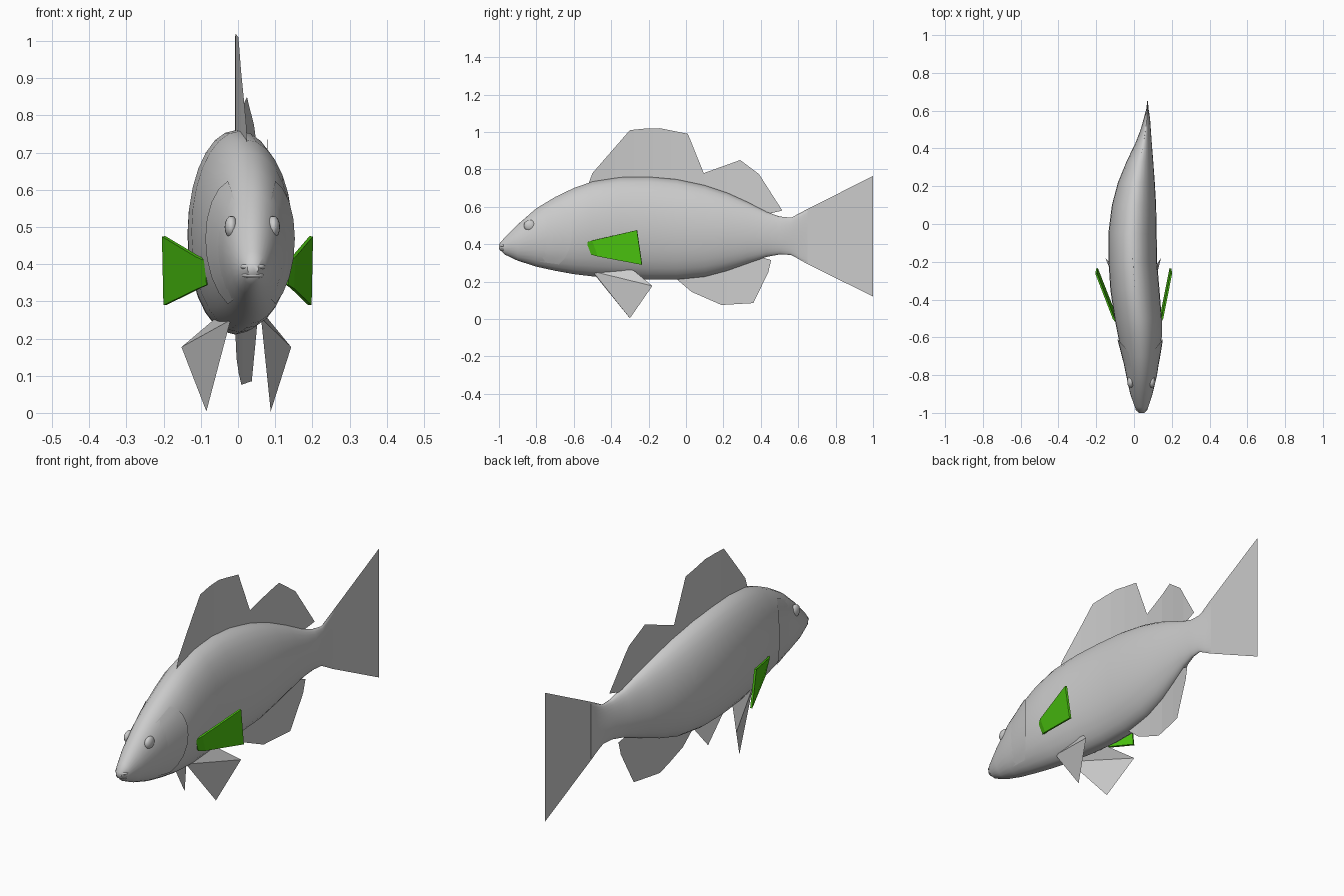
import bpy, bmesh, math

if "Cube" in bpy.data.objects:
    bpy.data.objects.remove(bpy.data.objects["Cube"])

# Body stations: y, top z, bottom z, left x, right x (spine bends sideways)
ST = [(-1.0, .40, .375, .025, .055), (-.97, .435, .345, .005, .075), (-.9, .505, .312, -.02, .098),
      (-.8, .592, .28, -.042, .122), (-.7, .652, .258, -.062, .137), (-.6, .70, .24, -.083, .147),
      (-.5, .735, .228, -.103, .147), (-.35, .758, .217, -.125, .135), (-.2, .76, .211, -.135, .122),
      (-.05, .747, .211, -.136, .12), (.1, .715, .226, -.117, .117), (.22, .675, .258, -.085, .11),
      (.33, .625, .297, -.04, .102), (.43, .573, .332, .008, .094), (.5, .548, .345, .035, .089),
      (.56, .542, .343, .052, .085), (.61, .56, .318, .065, .077), (.65, .58, .30, .07, .074),
      (1.0, .6, .3, .08, .08)]


def station(y):
    """Interpolated top, bottom, left, right at a given y."""
    for a, b in zip(ST, ST[1:]):
        if y <= b[0]:
            t = max(0, (y - a[0]) / (b[0] - a[0]))
            return [p + (q - p) * t for p, q in zip(a[1:], b[1:])]
    return ST[-1][1:]


def spine(y):
    s = station(y)
    return (s[2] + s[3]) / 2


def skin(y, ang, out=0.0):
    """Point on the body surface."""
    top, bot, l, r = station(y)
    return ((l + r) / 2 + ((r - l) / 2 + out) * math.cos(ang), y,
            (top + bot) / 2 + (top - bot) / 2 * math.sin(ang))


def make(name, verts, faces, smooth=False, mat=None):
    me = bpy.data.meshes.new(name)
    me.from_pydata(verts, [], faces)
    ob = bpy.data.objects.new(name, me)
    bpy.context.collection.objects.link(ob)
    bm = bmesh.new()
    bm.from_mesh(me)
    bmesh.ops.recalc_face_normals(bm, faces=bm.faces)
    bm.to_mesh(me)
    bm.free()
    if mat:
        me.materials.append(mat)
    if smooth:
        bpy.ops.object.select_all(action='DESELECT')
        ob.select_set(True)
        bpy.context.view_layer.objects.active = ob
        bpy.ops.object.shade_smooth_by_angle(angle=math.radians(50))
    return ob


def spine_fin(name, outline):
    """Flat fin from a (y, z) outline, sliced and bent along the spine."""
    ob = make(name, [(0, y, z) for y, z in outline], [list(range(len(outline)))])
    bm = bmesh.new()
    bm.from_mesh(ob.data)
    for i in range(-6, 10):
        bmesh.ops.bisect_plane(bm, geom=bm.verts[:] + bm.edges[:] + bm.faces[:],
                               plane_co=(0, i / 10 + .02, 0), plane_no=(0, 1, 0))
    for v in bm.verts:
        v.co.x = spine(v.co.y)
    bm.to_mesh(ob.data)
    bm.free()


# Body
N = 28
rows = [s[0] for s in ST[:-1]]
verts = [skin(y, 2 * math.pi * k / N) for y in rows for k in range(N)]
faces = [(i * N + k, i * N + (k + 1) % N, (i + 1) * N + (k + 1) % N, (i + 1) * N + k)
         for i in range(len(rows) - 1) for k in range(N)]
faces += [list(range(N)), list(range((len(rows) - 1) * N, len(rows) * N))]
make("body", verts, faces, True)

# Fins on the centre line
spine_fin("front_dorsal_fin", [(-.53, .70), (-.50, .78), (-.30, 1.01), (-.22, 1.018), (-.14, 1.02),
                               (.01, .99), (.095, .78), (.095, .69), (-.2, .73)])
spine_fin("rear_dorsal_fin", [(.095, .69), (.095, .78), (.29, .85), (.39, .775), (.515, .58),
                              (.43, .56), (.3, .61)])
spine_fin("anal_fin", [(-.07, .23), (.03, .145), (.19, .075), (.36, .085), (.44, .25), (.455, .315),
                       (.39, .335), (.2, .28)])
spine_fin("tail_fin", [(.55, .535), (.64, .583), (1, .765), (1, .12), (.64, .299), (.55, .35)])

# Paired pelvic fins
for side, pts in (("left", [(-.02, -.5, .25), (-.085, -.3, .004), (-.152, -.18, .177),
                            (-.06, -.28, .255), (-.04, -.42, .27)]),
                  ("right", [(.062, -.5, .255), (.088, -.3, .004), (.143, -.18, .177),
                             (.075, -.28, .26), (.07, -.42, .275)])):
    make(side + "_pelvic_fin", pts, [(0, 1, 2), (0, 2, 3, 4)])

# Paired green pectoral fins, thin slabs with a short root
green = bpy.data.materials.new("green")
green.diffuse_color = (.07, .55, .005, 1)
green.use_nodes = True
green.node_tree.nodes["Principled BSDF"].inputs["Base Color"].default_value = green.diffuse_color
for side, xs in (("left", (-.085, -.108, -.2)), ("right", (.135, .15, .197))):
    s = -1 if side == "left" else 1
    edge = [(xs[0], -.53, .41, -.505, .345), (xs[1], -.5, .42, -.47, .335),
            (xs[2], -.262, .475, -.235, .29)]
    v = []
    for x, y1, z1, y2, z2 in edge:
        v += [(x, y1, z1), (x - s * .004, y2, z2)]
    fin = make(side + "_pectoral_fin", v, [(0, 1, 3, 2), (2, 3, 5, 4)], mat=green)
    m = fin.modifiers.new("thickness", 'SOLIDIFY')
    m.thickness = .01
    m.offset = 0

# Gill covers: slightly raised plates following the flanks
for side, mid in (("left", math.pi), ("right", 0)):
    nu, nv = 5, 9
    v = []
    for i in range(nu):
        for j in range(nv):
            t = j / (nv - 1) * 2 - 1
            u = i / (nu - 1)
            y = -.82 + u * (.21 - .07 * t * t)
            v.append(skin(y, mid + t * .95, -.004 + .011 * u))
    f = [(i * nv + j, i * nv + j + 1, (i + 1) * nv + j + 1, (i + 1) * nv + j)
         for i in range(nu - 1) for j in range(nv - 1)]
    make(side + "_gill_cover", v, f, True)


def ball(name, loc, scale):
    bpy.ops.mesh.primitive_uv_sphere_add(segments=16, ring_count=8, location=loc)
    ob = bpy.context.object
    ob.name = name
    ob.scale = scale
    bpy.ops.object.shade_smooth_by_angle(angle=math.radians(60))


# Eyes and lips
ball("left_eye", (-.018, -.835, .50), (.018, .032, .03))
ball("right_eye", (.095, -.835, .50), (.018, .032, .03))
ball("upper_lip", (.04, -.972, .393), (.034, .028, .012))
ball("lower_lip", (.04, -.968, .37), (.031, .028, .01))
